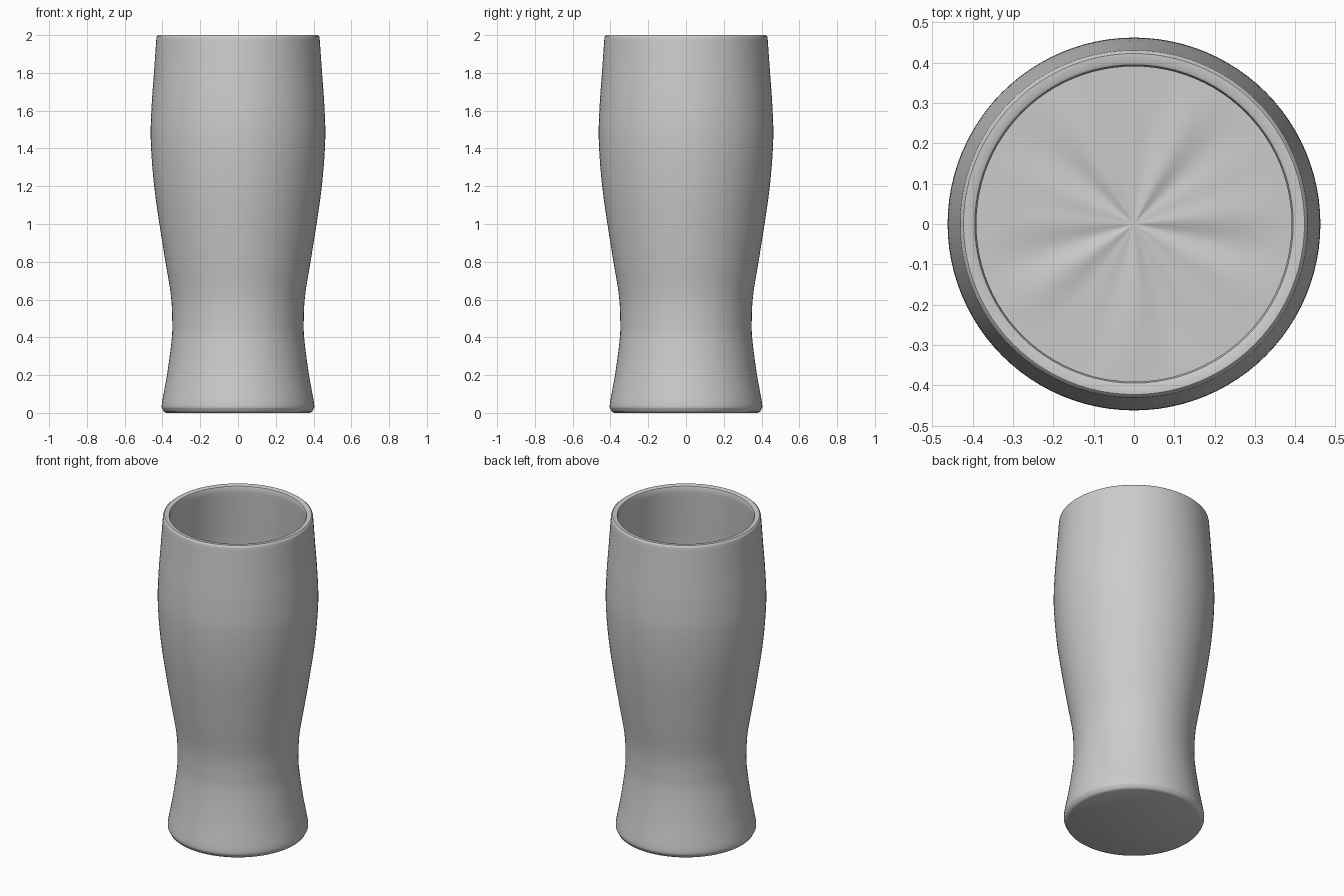
import bpy, bmesh, math
from mathutils import Vector

cube = bpy.data.objects.get("Cube")
if cube:
    bpy.data.objects.remove(cube)

SIDES = 96
LEVEL = 1.6

mat = bpy.data.materials.new("pale grey")
mat.use_nodes = True
grey = (0.6, 0.6, 0.6, 1)
mat.diffuse_color = grey
mat.node_tree.nodes["Principled BSDF"].inputs["Base Color"].default_value = grey


def smooth_profile(points, steps=5):
    """Catmull-Rom curve through (radius, height) points."""
    pts = [Vector(p) for p in points]
    pts = [pts[0]] + pts + [pts[-1]]
    out = []
    for a, b, c, d in zip(pts, pts[1:], pts[2:], pts[3:]):
        for i in range(steps):
            t = i / steps
            out.append(0.5 * (2 * b + (c - a) * t + (2 * a - 5 * b + 4 * c - d) * t ** 2
                              + (3 * b - a - 3 * c + d) * t ** 3))
    return out + [pts[-1]]


def lathe(name, profile, height=None):
    """Revolve a profile round z; the ends on the axis close the shape."""
    bm = bmesh.new()
    verts = [bm.verts.new((r, 0, z)) for r, z in profile]
    edges = [bm.edges.new(pair) for pair in zip(verts, verts[1:])]
    bmesh.ops.spin(bm, geom=verts + edges, cent=(0, 0, 0), axis=(0, 0, 1),
                   angle=math.tau, steps=SIDES)
    bmesh.ops.remove_doubles(bm, verts=bm.verts, dist=0.0001)
    if height:
        for v in bm.verts:
            v.co.z += height(v.co)
    bmesh.ops.recalc_face_normals(bm, faces=bm.faces)
    mesh = bpy.data.meshes.new(name)
    bm.to_mesh(mesh)
    bm.free()
    mesh.materials.append(mat)
    obj = bpy.data.objects.new(name, mesh)
    bpy.context.collection.objects.link(obj)
    bpy.ops.object.select_all(action="DESELECT")
    obj.select_set(True)
    bpy.context.view_layer.objects.active = obj
    bpy.ops.object.shade_smooth_by_angle(angle=math.radians(40))
    return obj


# Glass: curved outer wall, rounded lip, inner wall and thick base
outer = smooth_profile([(0.4, 0.02), (0.403, 0.05), (0.376, 0.2), (0.352, 0.38),
                        (0.348, 0.48), (0.355, 0.62), (0.384, 0.8), (0.416, 1.0),
                        (0.446, 1.22), (0.462, 1.45), (0.457, 1.63), (0.445, 1.8),
                        (0.432, 1.985)])
lip = [(0.43, 1.994), (0.423, 2), (0.402, 2), (0.395, 1.996), (0.391, 1.985)]
inner = [(r - 0.042, z) for r, z in reversed(outer) if 0.12 < z < 1.96]
lathe("glass", [(0, 0), (0.38, 0), (0.393, 0.006)] + [tuple(p) for p in outer]
      + lip + inner + [(0.3, 0.1), (0, 0.1)])


# Drink surface: gentle radial ripples that fade at the middle and the wall
def ripple(co):
    r = math.hypot(co.x, co.y)
    a = math.atan2(co.y, co.x)
    fade = math.sin(math.pi * min(r / 0.4, 1))
    return 0.004 * fade * (math.sin(7 * a) + 0.6 * math.sin(12 * a + 1))


lathe("drink_surface", [(0.415 * i / 16, LEVEL) for i in range(17)], ripple)
